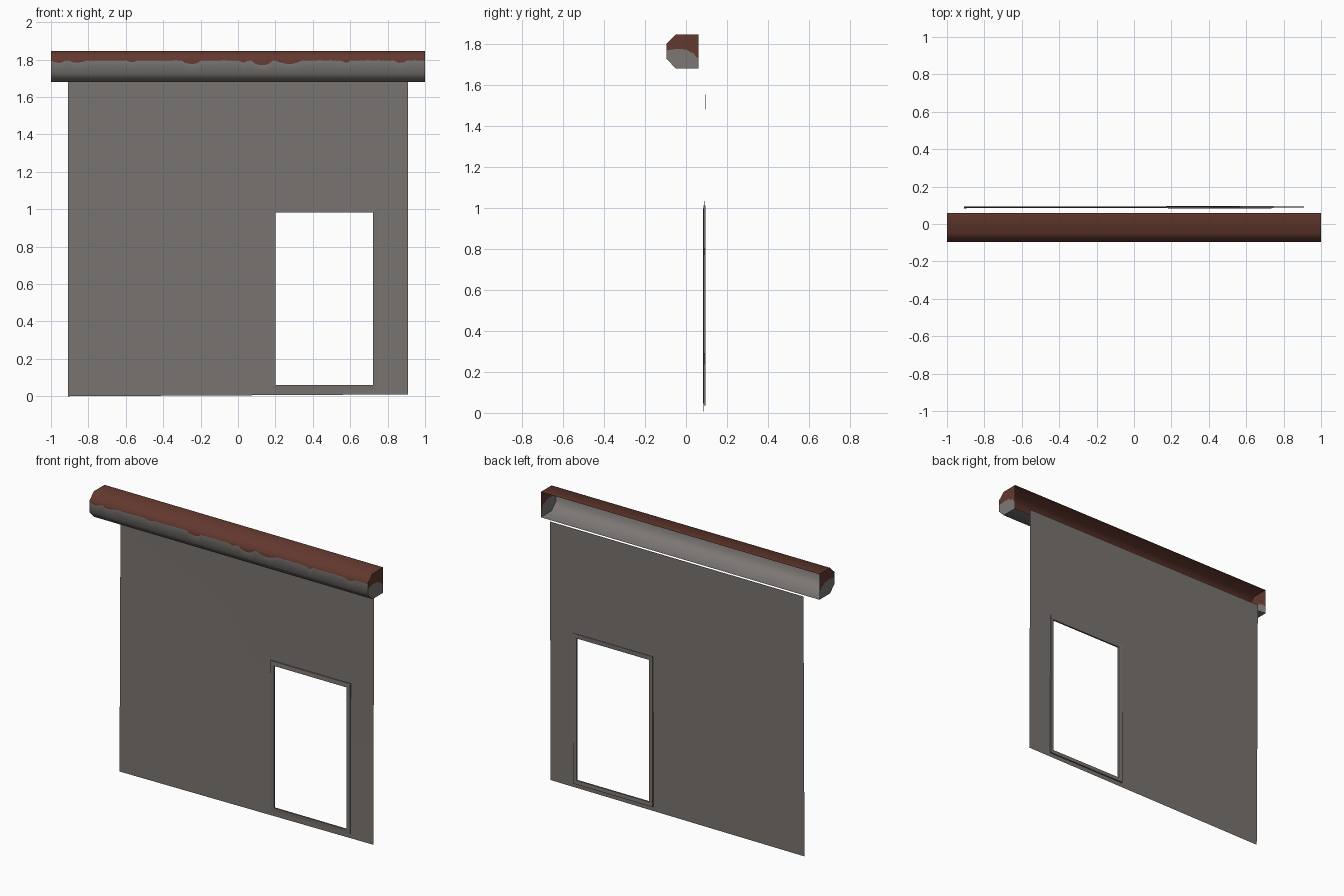
import bpy, bmesh, math

if "Cube" in bpy.data.objects:
    bpy.data.objects.remove(bpy.data.objects["Cube"])


def material(name, rgb):
    m = bpy.data.materials.new(name)
    m.diffuse_color = (*rgb, 1)
    m.use_nodes = True
    m.node_tree.nodes["Principled BSDF"].inputs["Base Color"].default_value = m.diffuse_color
    return m


RED = material("rust_red", (0.125, 0.040, 0.028))
GREY = material("shutter_grey", (0.205, 0.187, 0.175))
WALL = material("panel_grey", (0.190, 0.172, 0.162))


def make_object(name, bm, mats, smooth=None):
    me = bpy.data.meshes.new(name)
    bm.to_mesh(me)
    bm.free()
    for m in mats:
        me.materials.append(m)
    ob = bpy.data.objects.new(name, me)
    bpy.context.collection.objects.link(ob)
    if smooth:
        bpy.ops.object.select_all(action='DESELECT')
        ob.select_set(True)
        bpy.context.view_layer.objects.active = ob
        bpy.ops.object.shade_smooth_by_angle(angle=math.radians(smooth))
    return ob


# Ragged paint edge: rust drips as (x, half width, depth)
drips = [(-0.96, 0.03, 0.012), (-0.86, 0.04, 0.012), (-0.57, 0.03, 0.008),
         (-0.25, 0.05, 0.018), (0.03, 0.02, 0.01), (0.13, 0.05, 0.025),
         (0.27, 0.06, 0.018), (0.58, 0.02, 0.012), (0.87, 0.03, 0.012)]


def paint_edge(x):
    z = 1.797 - 0.003 * (0.5 + 0.5 * math.sin(x * 61) * math.cos(x * 37))
    return z - max(d * max(0, 1 - ((x - c) / w) ** 2) ** 0.5 for c, w, d in drips)


# Housing cover: chamfered shell, open at the back, red above the paint edge
bm = bmesh.new()
F, B, N = -0.096, 0.06, 160
rows = []
for i in range(N + 1):
    x = -1 + 2 * i / N
    prof = [(B, 1.845), (-0.05, 1.845), (F, 1.80), (F, paint_edge(x)),
            (F, 1.727), (-0.05, 1.68), (B, 1.68)]
    rows.append([bm.verts.new((x, y, z)) for y, z in prof])
for a, b in zip(rows, rows[1:]):
    for k in range(6):
        f = bm.faces.new((a[k], a[k + 1], b[k + 1], b[k]))
        f.material_index = 0 if k < 3 else 1
make_object("housing_cover", bm, [RED, GREY], 60)

# Housing end caps: red upper part, grey lower part, meeting on a wavy line
bm = bmesh.new()
seam = [(F, 1.768), (-0.04, 1.775), (0.0, 1.772), (0.025, 1.757),
        (0.037, 1.755), (0.046, 1.738), (B, 1.73)]
upper = [(B, 1.845), (-0.05, 1.845), (F, 1.80)] + seam
lower = [(B, 1.68), (-0.05, 1.68), (F, 1.727)] + seam
for s in (-1, 1):
    for idx, poly in enumerate((upper, lower)):
        pts = poly if (s > 0) == (idx == 1) else poly[::-1]
        f = bm.faces.new([bm.verts.new((s, y, z)) for y, z in pts[::-1]])
        f.material_index = idx
make_object("housing_end_caps", bm, [RED, GREY])

# Shutter panel: thin sheet with a doorway, lower edge bent slightly forward
bm = bmesh.new()
xs = [-0.91, -0.3, 0.185, 0.735, 0.91]
zs = [0.0, 0.05, 0.5, 0.995, 1.69]


def panel_point(x, z):
    bend = (1 - z / 1.69) ** 1.3
    lift = 0.01 * (x + 0.91) / 1.82 if z == 0 else 0
    return (x, 0.0945 - bend * (0.0085 - 0.002 * x), z + lift)


grid = [[bm.verts.new(panel_point(x, z)) for x in xs] for z in zs]
for j in range(4):
    for i in range(4):
        if i == 2 and j in (1, 2):
            continue
        bm.faces.new((grid[j][i], grid[j][i + 1], grid[j + 1][i + 1], grid[j + 1][i]))
make_object("shutter_panel", bm, [WALL], 40)

# Door frame: mitred rectangular ring around the opening
bm = bmesh.new()
section = [(0, 0.085), (1, 0.083), (1, 0.094), (0, 0.0955)]
outer = [(0.172, 0.035), (0.745, 0.035), (0.745, 1.01), (0.172, 1.01)]
inner = [(0.20, 0.06), (0.722, 0.06), (0.722, 0.982), (0.20, 0.982)]
ring = [[bm.verts.new(((inner if t else outer)[c][0], y, (inner if t else outer)[c][1]))
         for t, y in section] for c in range(4)]
for c in range(4):
    a, b = ring[c], ring[(c + 1) % 4]
    for k in range(4):
        n = (k + 1) % 4
        bm.faces.new((a[k], b[k], b[n], a[n]))
bmesh.ops.recalc_face_normals(bm, faces=bm.faces)
make_object("door_frame", bm, [WALL])
